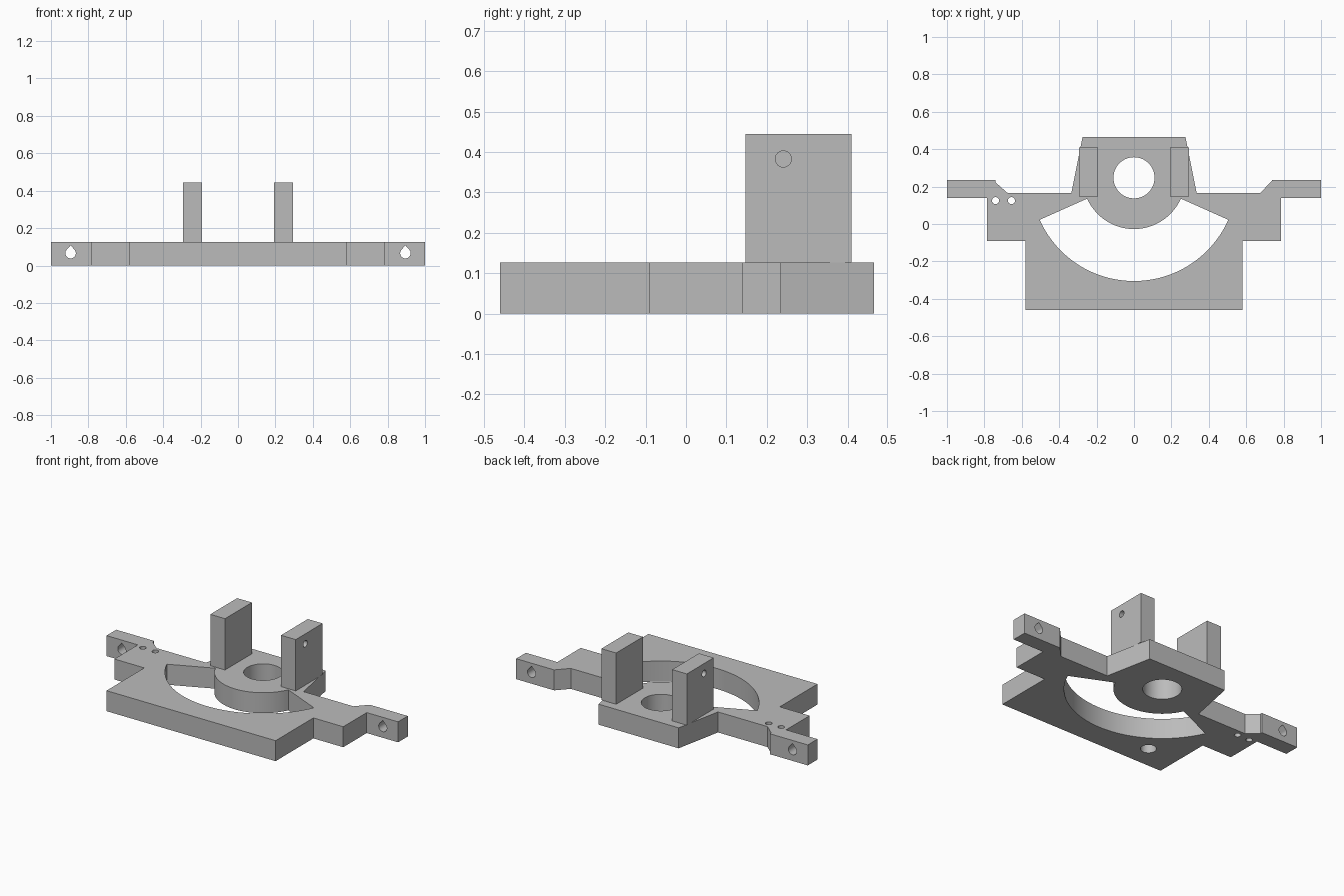
import bpy, bmesh, math
from mathutils import Matrix, Vector

if "Cube" in bpy.data.objects:
    bpy.data.objects.remove(bpy.data.objects["Cube"])

grey = bpy.data.materials.new("plain grey")
grey.diffuse_color = (0.5, 0.5, 0.5, 1)
grey.use_nodes = True
grey.node_tree.nodes["Principled BSDF"].inputs["Base Color"].default_value = grey.diffuse_color
T = 0.127                 # plate thickness
CX, CY = 0.0, 0.247       # hub centre


def prism(name, pts, depth, matrix=Matrix()):
    """Extrude a closed 2D profile along its local z, then place it."""
    bm = bmesh.new()
    face = bm.faces.new([bm.verts.new((x, y, 0)) for x, y in pts])
    ext = bmesh.ops.extrude_face_region(bm, geom=[face])
    bmesh.ops.translate(bm, vec=(0, 0, depth),
                        verts=[v for v in ext["geom"] if isinstance(v, bmesh.types.BMVert)])
    bmesh.ops.transform(bm, matrix=matrix, verts=bm.verts)
    bmesh.ops.recalc_face_normals(bm, faces=bm.faces)
    mesh = bpy.data.meshes.new(name)
    bm.to_mesh(mesh)
    bm.free()
    mesh.materials.append(grey)
    ob = bpy.data.objects.new(name, mesh)
    bpy.context.collection.objects.link(ob)
    return ob


def arc(r, a0, a1, n, x=0, y=0):
    return [(x + r * math.cos(math.radians(a0 + (a1 - a0) * i / n)),
             y + r * math.sin(math.radians(a0 + (a1 - a0) * i / n))) for i in range(n + 1)]


def circle(r, n=32, x=0, y=0):
    return arc(r, 0, 360, n, x, y)[:-1]


def cut(ob, cutters):
    """Subtract the cutters, bake the result and delete the cutters."""
    for c in cutters:
        m = ob.modifiers.new("cut", "BOOLEAN")
        m.operation, m.solver, m.object = "DIFFERENCE", "EXACT", c
    dg = bpy.context.evaluated_depsgraph_get()
    mesh = bpy.data.meshes.new_from_object(ob.evaluated_get(dg))
    ob.modifiers.clear()
    ob.data = mesh
    for c in cutters:
        bpy.data.objects.remove(c)


def smooth(ob):
    bpy.ops.object.select_all(action="DESELECT")
    ob.select_set(True)
    bpy.context.view_layer.objects.active = ob
    bpy.ops.object.shade_smooth_by_angle(angle=math.radians(30))


# Base plate: stepped body, side ears and tapered hub block
half = [(0.58, -0.46), (0.58, -0.09), (0.785, -0.09), (0.785, 0.14), (1, 0.14), (1, 0.235),
        (0.74, 0.235), (0.675, 0.165), (0.335, 0.165), (0.275, 0.465)]
left = [(-x, y) for x, y in reversed(half)]
left.insert(left.index((-0.74, 0.235)), (-0.74, 0.222))   # small step behind the left ear
plate = prism("base_plate", half + left, T)

# Through cuts seen from above, curved slot around the hub, and blind hole underneath
low = Matrix.Translation((0, 0, -0.05))
slot = arc(0.552, 204, 336, 64, CX, CY) + arc(0.274, 336, 204, 48, CX, CY)
cutters = [prism("slot_cutter", slot, 0.3, low),
           prism("hub_cutter", circle(0.11, 48, CX, CY), 0.3, low),
           prism("blind_cutter", circle(0.045, 32, -0.37, -0.315), 0.11, low)]
for x in (-0.74, -0.655):
    cutters.append(prism("pin_cutter", circle(0.019, 24, x, 0.125), 0.3, low))

# Teardrop holes running front to back through the ears
teardrop = arc(0.028, 140, 400, 28) + [(0, 0.042)]
for x in (-0.895, 0.895):
    place = Matrix.Translation((x, 0.4, 0.066)) @ Matrix.Rotation(math.radians(90), 4, "X")
    cutters.append(prism("ear_cutter", teardrop, 0.4, place))
cut(plate, cutters)
smooth(plate)

# Upright posts, each with a blind hole in its outer face
for side, name in ((-1, "left_post"), (1, "right_post")):
    x0, x1 = sorted((side * 0.192, side * 0.293))
    post = prism(name, [(x0, 0.147), (x1, 0.147), (x1, 0.41), (x0, 0.41)], 0.445 - T,
                 Matrix.Translation((0, 0, T)))
    place = Matrix.Translation((side * 0.24, 0.241, 0.383)) @ Matrix.Rotation(side * math.pi / 2, 4, "Y")
    cut(post, [prism("post_cutter", circle(0.02, 24), 0.1, place)])
    smooth(post)
